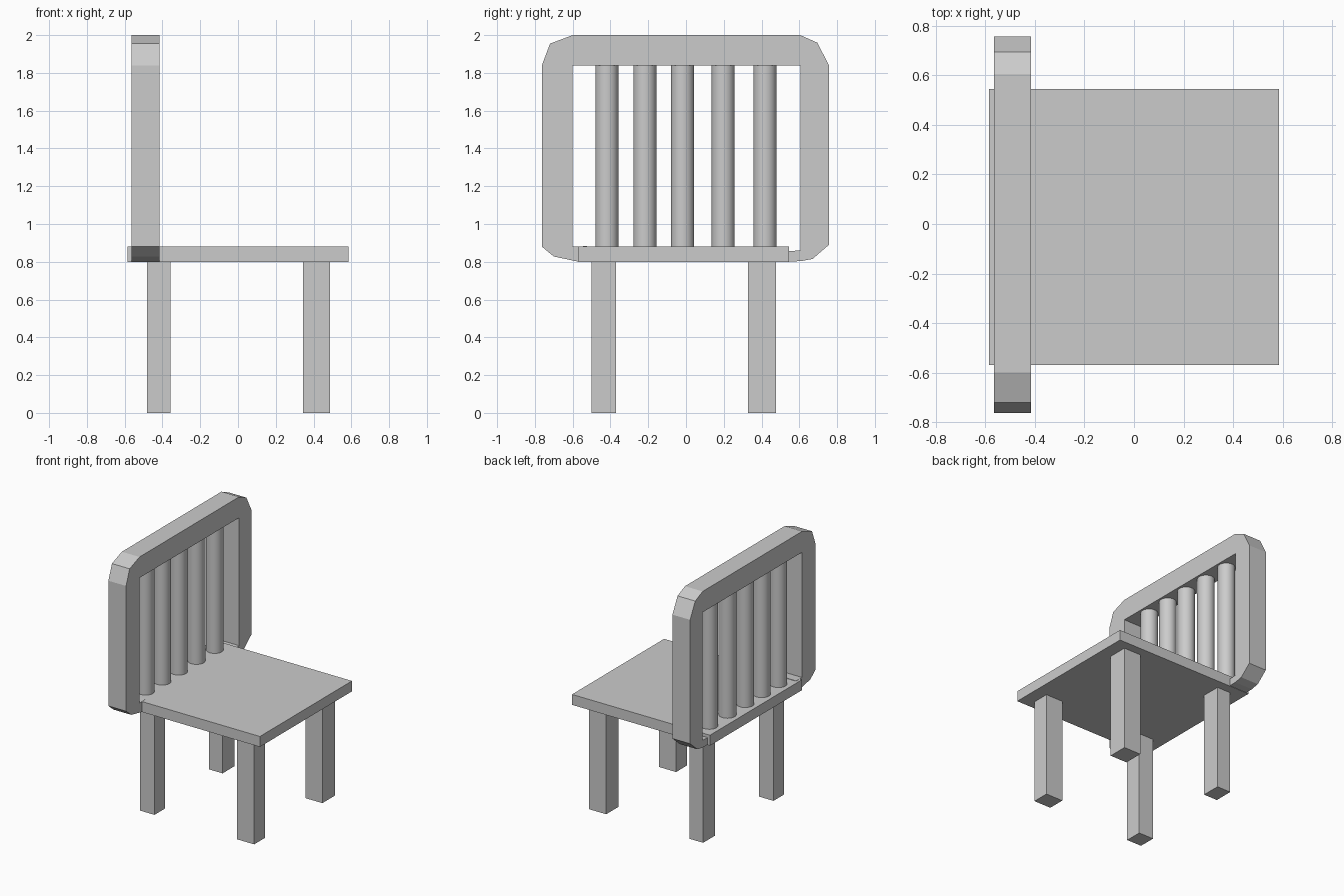
import bpy
import bmesh

if "Cube" in bpy.data.objects:
    bpy.data.objects.remove(bpy.data.objects["Cube"])


def box(name, x, y, z):
    """Box from (min, max) ranges on each axis."""
    bpy.ops.mesh.primitive_cube_add(size=1, location=[sum(r) / 2 for r in (x, y, z)])
    ob = bpy.context.object
    ob.name = name
    ob.scale = [r[1] - r[0] for r in (x, y, z)]
    bpy.ops.object.transform_apply(location=False, rotation=False, scale=True)
    return ob


# Seat
box("seat", (-0.585, 0.585), (-0.57, 0.545), (0.80, 0.88))

# Legs, slightly uneven in thickness
box("front_leg_left", (-0.483, -0.358), (-0.50, -0.37), (0, 0.805))
box("front_leg_right", (0.343, 0.487), (-0.50, -0.37), (0, 0.805))
box("back_leg_left", (-0.478, -0.362), (0.33, 0.475), (0, 0.805))
box("back_leg_right", (0.343, 0.487), (0.327, 0.477), (0, 0.805))

# Backrest frame: C-shaped profile in y/z, its lower ends tucked into the seat
outer = [(0.52, 0.802), (0.605, 0.803), (0.67, 0.815), (0.757, 0.89),
         (0.757, 1.84), (0.695, 1.96), (0.605, 2.0), (-0.6, 2.0),
         (-0.72, 1.955), (-0.763, 1.84), (-0.763, 0.88), (-0.70, 0.828),
         (-0.577, 0.802), (-0.525, 0.802)]
inner = [(-0.525, 0.883), (-0.6, 0.88), (-0.6, 1.84),
         (0.605, 1.84), (0.605, 0.86), (0.52, 0.855)]
bm = bmesh.new()
face = bm.faces.new([bm.verts.new((-0.565, y, z)) for y, z in outer + inner])
ext = bmesh.ops.extrude_face_region(bm, geom=[face])
verts = [v for v in ext["geom"] if isinstance(v, bmesh.types.BMVert)]
bmesh.ops.translate(bm, verts=verts, vec=(0.15, 0, 0))
bmesh.ops.recalc_face_normals(bm, faces=bm.faces)
mesh = bpy.data.meshes.new("backrest_frame")
bm.to_mesh(mesh)
bm.free()
bpy.context.collection.objects.link(bpy.data.objects.new("backrest_frame", mesh))

# Round backrest spindles
for i, y in enumerate((-0.419, -0.218, -0.018, 0.197, 0.418)):
    bpy.ops.mesh.primitive_cylinder_add(vertices=32, radius=0.061, depth=0.98,
                                        location=(-0.49, y, 1.36))
    bpy.context.object.name = f"back_spindle_{i + 1}"
    bpy.ops.object.shade_smooth_by_angle()
